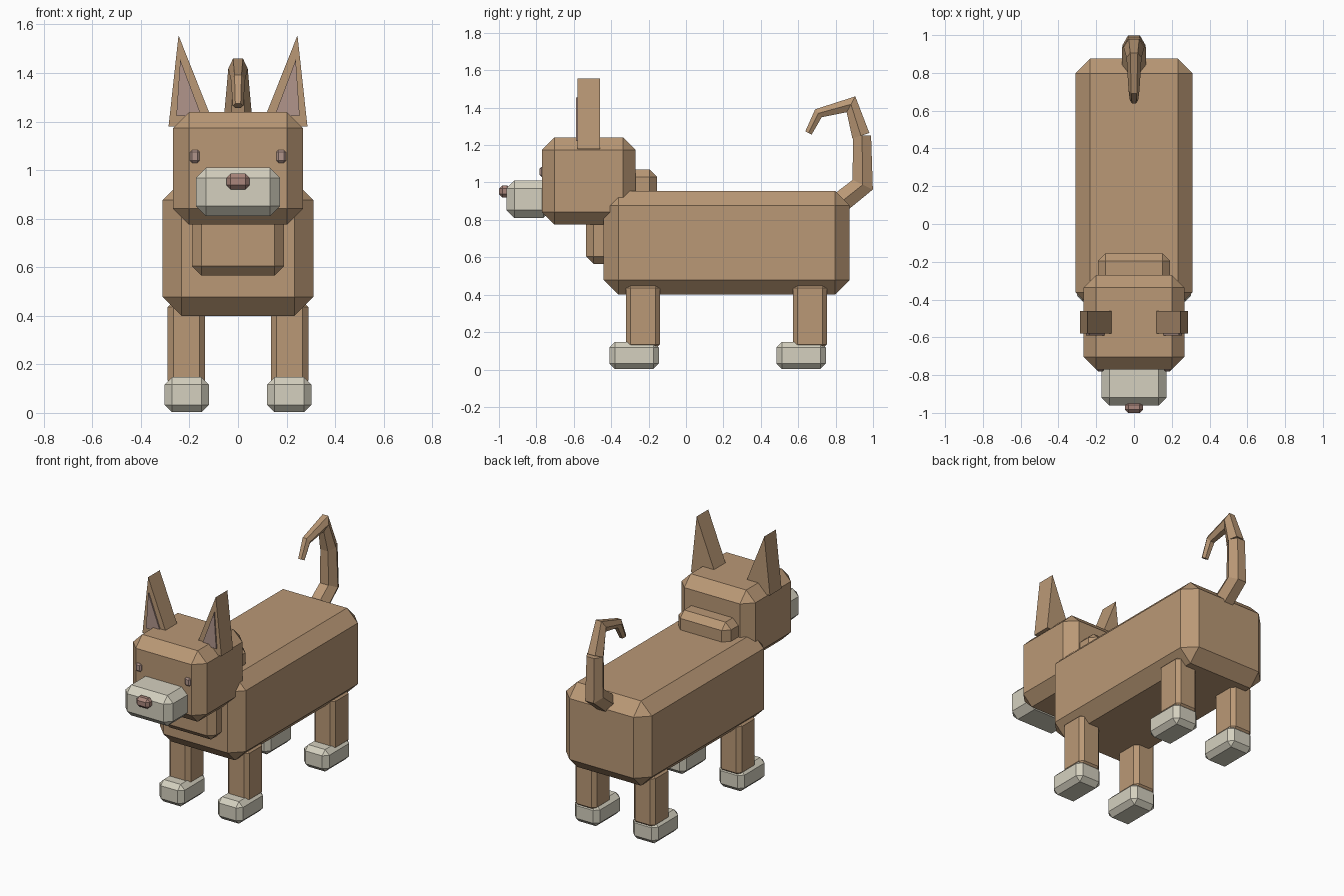
import bpy, bmesh
from mathutils import Vector, Matrix
from math import cos, sin, pi

if "Cube" in bpy.data.objects:
    bpy.data.objects.remove(bpy.data.objects["Cube"])


def material(name, rgb):
    m = bpy.data.materials.new(name)
    m.diffuse_color = (*rgb, 1)
    m.use_nodes = True
    m.node_tree.nodes["Principled BSDF"].inputs["Base Color"].default_value = m.diffuse_color
    return m


TAN = material("tan fur", (0.49, 0.315, 0.18))
CREAM = material("cream fur", (0.66, 0.63, 0.52))
PINK = material("ear pink", (0.44, 0.30, 0.26))
NOSE = material("nose pink", (0.40, 0.24, 0.20))


def finish(name, bm, mat):
    bmesh.ops.recalc_face_normals(bm, faces=bm.faces)
    me = bpy.data.meshes.new(name)
    bm.to_mesh(me)
    bm.free()
    me.materials.append(mat)
    ob = bpy.data.objects.new(name, me)
    bpy.context.collection.objects.link(ob)
    return ob


def block(name, x, y, z, bevel, mat):
    """Chamfered box from (min, max) ranges."""
    bm = bmesh.new()
    size = [r[1] - r[0] for r in (x, y, z)]
    mid = [(r[0] + r[1]) / 2 for r in (x, y, z)]
    bmesh.ops.create_cube(bm, size=1, matrix=Matrix.Translation(mid) @ Matrix.Diagonal((*size, 1)))
    bmesh.ops.bevel(bm, geom=bm.edges[:], offset=bevel, offset_type='OFFSET',
                    segments=1, profile=0.5, affect='EDGES')
    return finish(name, bm, mat)


def prism(name, outline, y0, y1, mat):
    """Outline in x, z extruded along y."""
    bm = bmesh.new()
    f = bm.faces.new([bm.verts.new((x, y0, z)) for x, z in outline])
    new = bmesh.ops.extrude_face_region(bm, geom=[f])["geom"]
    bmesh.ops.translate(bm, vec=(0, y1 - y0, 0),
                        verts=[v for v in new if isinstance(v, bmesh.types.BMVert)])
    return finish(name, bm, mat)


def tube(name, path, mat):
    """Six-sided tapered sweep through (y, z, radius) points, mitred at the bends."""
    bm = bmesh.new()
    pts = [Vector(p[:2]) for p in path]
    rings = []
    for i, p in enumerate(pts):
        d0 = (p - pts[i - 1]).normalized() if i else (pts[1] - p).normalized()
        d1 = (pts[i + 1] - p).normalized() if i < len(pts) - 1 else d0
        t = (d0 + d1).normalized()
        side = Vector((t.y, -t.x)) / t.dot(d1)
        r = path[i][2]
        ring = []
        for k in range(6):
            a = k * pi / 3
            q = p + side * r * sin(a)
            ring.append(bm.verts.new((r * cos(a), q.x, q.y)))
        rings.append(ring)
    for a, b in zip(rings, rings[1:]):
        for k in range(6):
            bm.faces.new((a[k], a[(k + 1) % 6], b[(k + 1) % 6], b[k]))
    bm.faces.new(rings[0])
    bm.faces.new(rings[-1])
    return finish(name, bm, mat)


# Torso, neck and head
block("body", (-.31, .31), (-.44, .875), (.40, .955), .078, TAN)
block("neck", (-.19, .19), (-.535, -.155), (.565, 1.07), .04, TAN)
block("head", (-.267, .267), (-.77, -.27), (.775, 1.24), .066, TAN)
block("muzzle", (-.173, .173), (-.96, -.72), (.81, 1.01), .042, CREAM)
block("nose", (-.048, .048), (-1.0, -.94), (.92, .985), .018, NOSE)

for s, side in ((-1, "left"), (1, "right")):
    # Eyes
    ex = sorted((s * .158, s * .198))
    block(f"{side}_eye", ex, (-.782, -.74), (1.03, 1.083), .009, PINK)

    # Ears with a raised inner plate
    prism(f"{side}_ear", [(s * .286, 1.18), (s * .096, 1.18), (s * .245, 1.555)], -.58, -.46, TAN)
    prism(f"{side}_inner_ear", [(s * .254, 1.222), (s * .150, 1.222), (s * .238, 1.455)],
          -.589, -.579, PINK)

    # Legs and paws
    for end, y in (("front", 0), ("rear", .893)):
        block(f"{side}_{end}_leg", sorted((s * .135, s * .29)), (y - .32, y - .14),
              (.11, .46), .024, TAN)
        block(f"{side}_{end}_paw", sorted((s * .12, s * .302)), (y - .41, y - .145),
              (.003, .147), .03, CREAM)

# Curled tail in two tapered pieces
tube("tail_base", [(.79, .865, .066), (.945, .988, .062), (.941, 1.25, .056)], TAN)
tube("tail_curl", [(.935, 1.25, .055), (.882, 1.418, .04), (.708, 1.37, .029),
                   (.655, 1.265, .022)], TAN)
